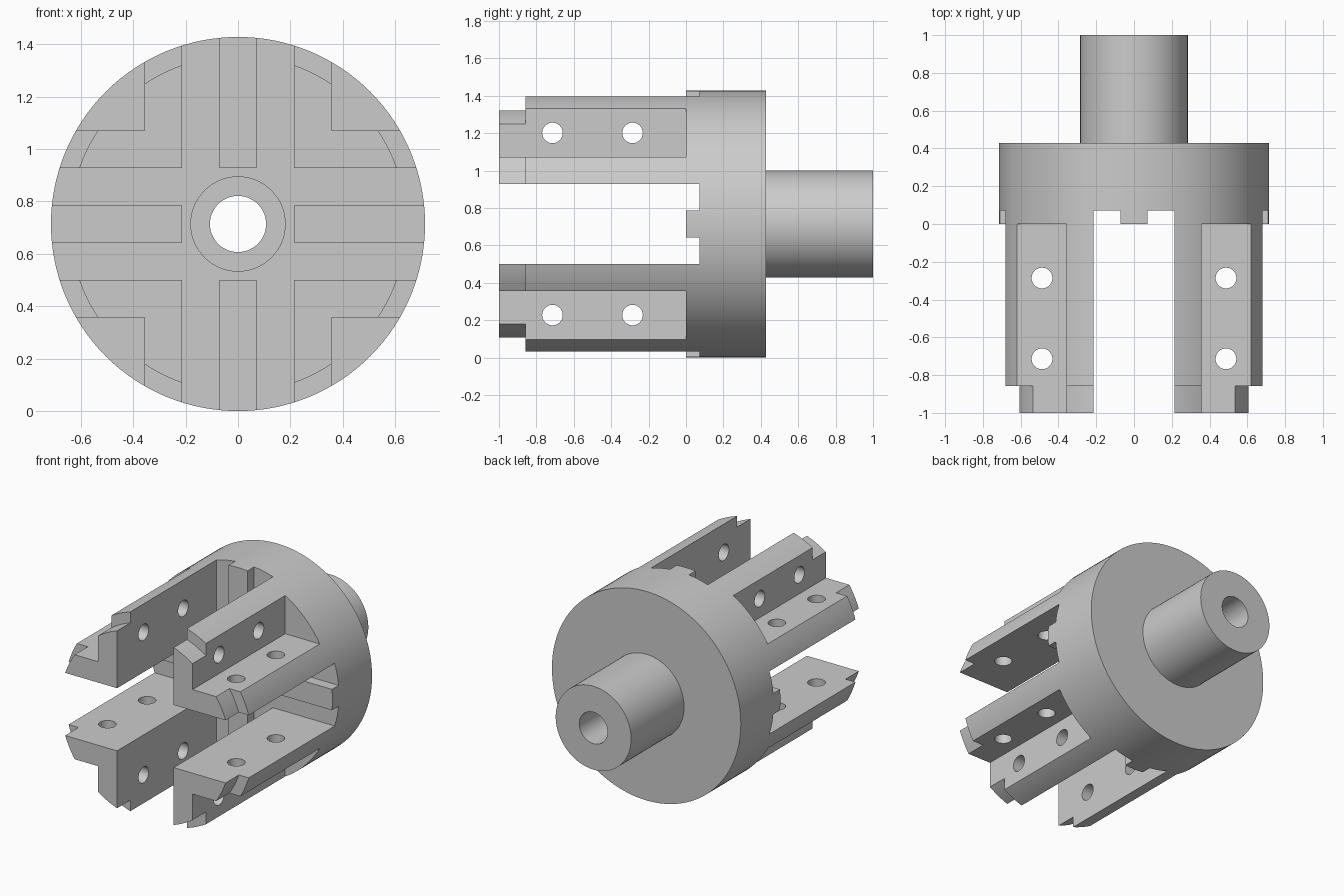
import bpy, bmesh, math
from mathutils import Matrix, Vector

if "Cube" in bpy.data.objects:
    bpy.data.objects.remove(bpy.data.objects["Cube"])

R = 0.714           # flange radius, also the height of the axis
IN, OUT = 0.214, 0.357   # inner and outer faces of the L-shaped jaws
KEY = 0.0714        # key half width and height
SEG = 128

cutters = bpy.data.collections.new("cutters")
bpy.context.scene.collection.children.link(cutters)


def add(name, bm, coll):
    bmesh.ops.recalc_face_normals(bm, faces=bm.faces)
    me = bpy.data.meshes.new(name)
    bm.to_mesh(me)
    bm.free()
    ob = bpy.data.objects.new(name, me)
    coll.objects.link(ob)
    return ob


def cut_box(name, x, y, z):
    """Box cutter from (min, max) ranges; z is measured from the axis."""
    bm = bmesh.new()
    bmesh.ops.create_cube(bm, size=1)
    for v in bm.verts:
        v.co = Vector([(a + b) / 2 + c * (b - a) for (a, b), c in zip((x, y, z), v.co)])
        v.co.z += R
    add(name, bm, cutters).hide_render = True


def cut_hole(name, loc, axis):
    bm = bmesh.new()
    rot = Matrix.Rotation(math.pi / 2, 4, 'Y') if axis == 'X' else Matrix()
    bmesh.ops.create_cone(bm, cap_ends=True, segments=32, radius1=0.055, radius2=0.055,
                          depth=2, matrix=Matrix.Translation(loc) @ rot)
    add(name, bm, cutters).hide_render = True


# Turned body: shaft, flange, stepped jaw tips, counterbore and through bore
profile = [(0.107, 1), (0.285, 1), (0.285, 0.428), (R, 0.428), (R, -0.857), (0.643, -0.857),
           (0.643, -1), (0.18, -1), (0.18, 0.214), (0.107, 0.214)]
bm = bmesh.new()
rings = []
for i in range(SEG):
    a = 2 * math.pi * i / SEG
    rings.append([bm.verts.new((r * math.cos(a), y, R + r * math.sin(a))) for r, y in profile])
n = len(profile)
for i in range(SEG):
    p, q = rings[i], rings[(i + 1) % SEG]
    for j in range(n):
        k = (j + 1) % n
        bm.faces.new((p[j], p[k], q[k], q[j]))
body = add("chuck_body", bm, bpy.context.scene.collection)

# Cross slots between the jaws, and the grooves that leave keys in the flange
FULL, MID = (-1, 1), (-IN, IN)
cut_box("slot_vertical", MID, (-1.2, 0), FULL)
cut_box("slot_horizontal", FULL, (-1.2, 0), MID)
cut_box("centre_pocket", MID, (-0.1, KEY), MID)
for s in (-1, 1):
    groove = tuple(sorted((s * KEY, s * IN)))
    cut_box("groove_vertical", groove, (-0.1, KEY), FULL)
    cut_box("groove_horizontal", FULL, (-0.1, KEY), groove)

# Corner cuts that turn each jaw into an L
for sx in (-1, 1):
    for sz in (-1, 1):
        cut_box("corner", tuple(sorted((sx * OUT, sx))), (-1.2, 0), tuple(sorted((sz * OUT, sz))))

# Screw holes through both legs of every jaw
for y in (-0.286, -0.714):
    for s in (-0.487, 0.487):
        cut_hole("hole_x", (0, y, R + s), 'X')
        cut_hole("hole_z", (s, y, R), 'Z')

# Machine the body, then clear the cutters
bpy.context.view_layer.objects.active = body
body.select_set(True)
mod = body.modifiers.new("machining", 'BOOLEAN')
mod.operation = 'DIFFERENCE'
mod.solver = 'EXACT'
mod.operand_type = 'COLLECTION'
mod.collection = cutters
bpy.ops.object.modifier_apply(modifier=mod.name)
for ob in list(cutters.objects):
    bpy.data.objects.remove(ob)
bpy.data.collections.remove(cutters)
bpy.ops.object.shade_smooth_by_angle(angle=math.radians(30))
